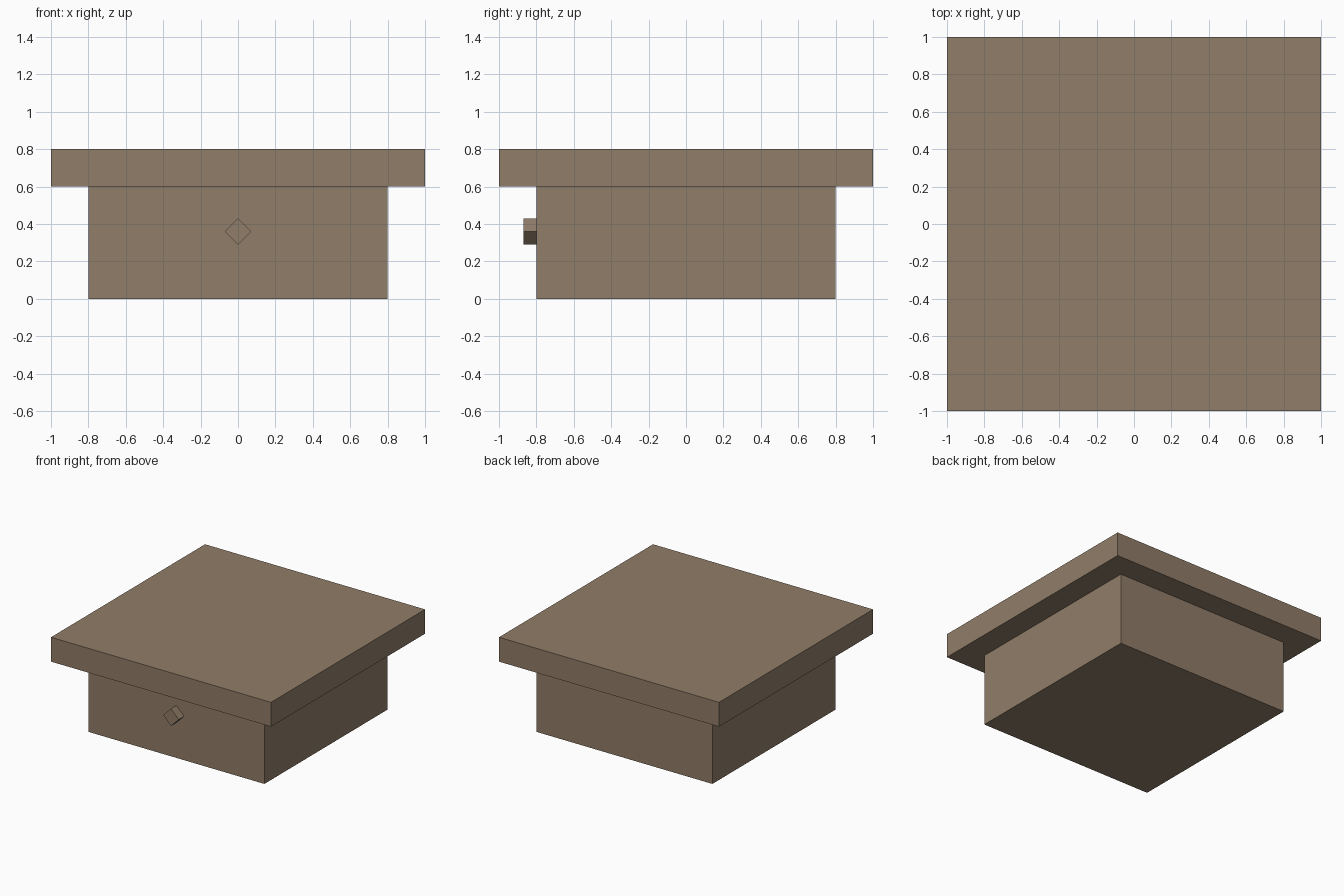
import bpy
from math import radians

if "Cube" in bpy.data.objects:
    bpy.data.objects.remove(bpy.data.objects["Cube"])

wood = bpy.data.materials.new("wood")
wood.diffuse_color = (0.28, 0.205, 0.14, 1)
wood.use_nodes = True
wood.node_tree.nodes["Principled BSDF"].inputs["Base Color"].default_value = wood.diffuse_color


def box(name, size, centre, tilt=0):
    bpy.ops.mesh.primitive_cube_add(size=1, location=centre, rotation=(0, tilt, 0))
    obj = bpy.context.object
    obj.name = name
    obj.scale = size
    bpy.ops.object.transform_apply(location=False, rotation=True, scale=True)
    obj.data.materials.append(wood)
    return obj


# Box body standing on the ground
box("body", (1.6, 1.6, 0.6), (0, 0, 0.3))

# Overhanging lid
box("lid", (2, 2, 0.2), (0, 0, 0.7))

# Diamond knob, its back end sunk slightly into the front of the body
box("knob", (0.1, 0.1, 0.1), (0, -0.82, 0.36), radians(45))
